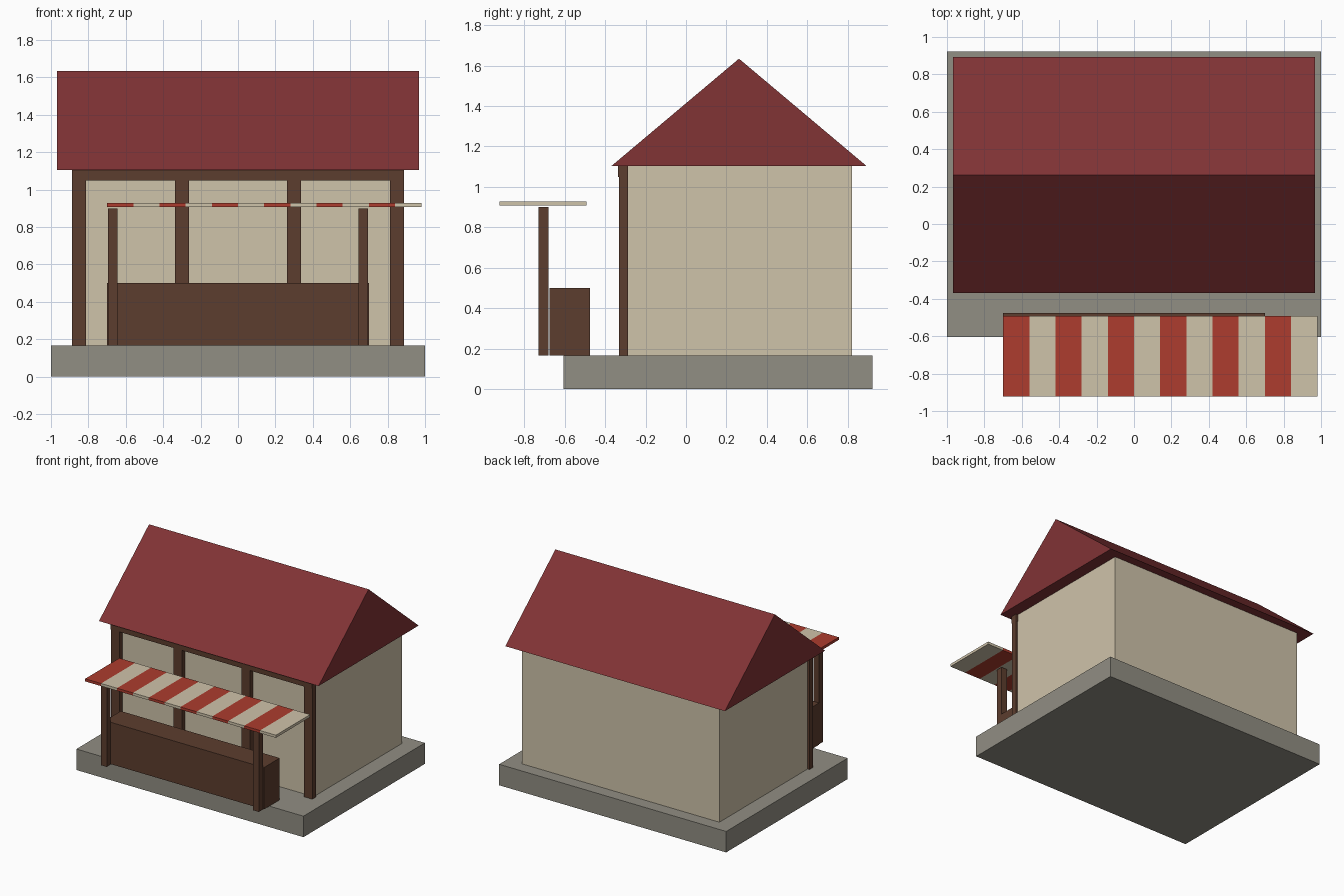
import bpy

if "Cube" in bpy.data.objects:
    bpy.data.objects.remove(bpy.data.objects["Cube"])


def lin(c):
    c /= 255
    return c / 12.92 if c <= 0.04045 else ((c + 0.055) / 1.055) ** 2.4


def material(name, r, g, b):
    m = bpy.data.materials.new(name)
    m.diffuse_color = (lin(r), lin(g), lin(b), 1)
    m.use_nodes = True
    m.node_tree.nodes["Principled BSDF"].inputs["Base Color"].default_value = m.diffuse_color
    return m


stone = material("stone grey", 145, 142, 131)
plaster = material("cream plaster", 207, 195, 170)
wood = material("dark wood", 92, 61, 46)
tile = material("roof red", 129, 51, 53)
red = material("awning red", 173, 60, 46)


def mesh_object(name, verts, faces, mats):
    me = bpy.data.meshes.new(name)
    me.from_pydata(verts, [], faces)
    for m in mats:
        me.materials.append(m)
    ob = bpy.data.objects.new(name, me)
    bpy.context.collection.objects.link(ob)
    return ob


def prism(name, profile, x0, x1, mats, cuts=1):
    """Extrude a counter-clockwise (y, z) profile along x, in equal segments."""
    n = len(profile)
    verts = [(x0 + (x1 - x0) * i / cuts, y, z)
             for i in range(cuts + 1) for y, z in profile]
    faces = [tuple(reversed(range(n)))]
    for i in range(cuts):
        for j in range(n):
            a, b = i * n + j, i * n + (j + 1) % n
            faces.append((a, b, b + n, a + n))
    faces.append(tuple(range(cuts * n, cuts * n + n)))
    return mesh_object(name, verts, faces, mats)


def box(name, x, y, z, mats, cuts=1):
    profile = [(y[0], z[0]), (y[1], z[0]), (y[1], z[1]), (y[0], z[1])]
    return prism(name, profile, x[0], x[1], mats, cuts)


BASE = 0.167   # top of the plinth
EAVE = 1.104   # top of the walls

box("stone_base", (-1, 1), (-0.605, 0.923), (0, BASE), [stone])
box("house_walls", (-0.87, 0.87), (-0.29, 0.822), (BASE, EAVE), [plaster])

# Timber frame on the front wall
for i, x in enumerate((-0.85, -0.3, 0.3, 0.85)):
    box(f"wall_post_{i + 1}", (x - 0.037, x + 0.037), (-0.331, -0.288),
        (BASE, EAVE), [wood])
box("front_beam", (-0.887, 0.887), (-0.337, -0.287), (1.048, EAVE), [wood])

# Gabled roof
prism("gable_roof", [(-0.368, EAVE), (0.892, EAVE), (0.262, 1.634)],
      -0.967, 0.967, [tile])

# Counter and awning posts
box("counter", (-0.7, 0.7), (-0.674, -0.475), (BASE, 0.5), [wood])
for side, x in (("left", -0.67), ("right", 0.67)):
    box(f"awning_post_{side}", (x - 0.025, x + 0.025), (-0.73, -0.68),
        (BASE, 0.9), [wood])

# Flat awning of twelve alternating stripes
awning = box("striped_awning", (-0.7, 0.98), (-0.923, -0.493),
             (0.907, 0.928), [red, plaster], cuts=12)
for p in awning.data.polygons:
    stripe = min(11, max(0, int((p.center.x + 0.7) / 0.14)))
    p.material_index = stripe % 2
